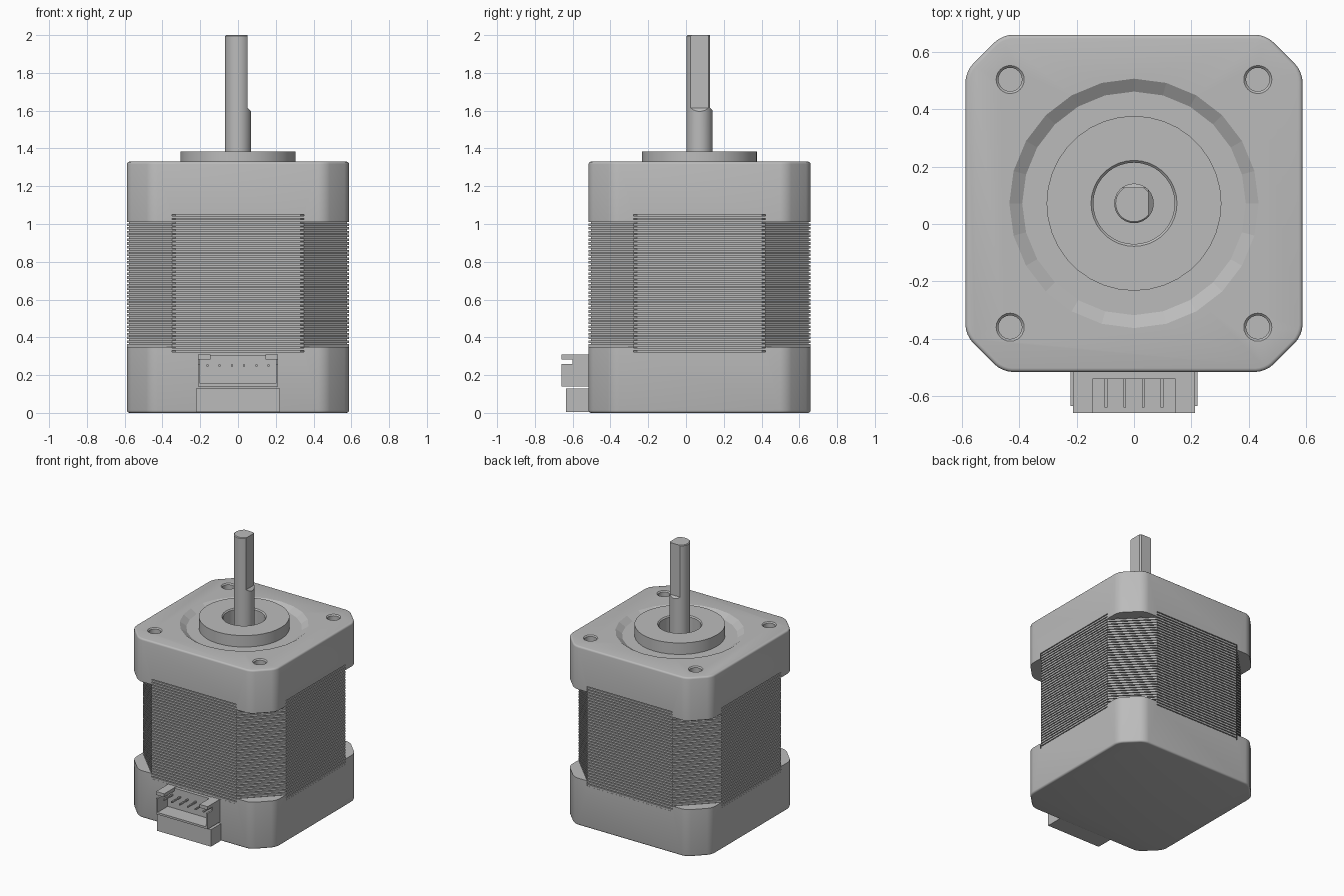
import bpy, bmesh
from math import radians, pi, cos, sin
from mathutils import Matrix

if "Cube" in bpy.data.objects:
    bpy.data.objects.remove(bpy.data.objects["Cube"])

grey = bpy.data.materials.new("motor_grey")
grey.use_nodes = True
colour = (0.5, 0.5, 0.5, 1)
grey.diffuse_color = colour
grey.node_tree.nodes["Principled BSDF"].inputs["Base Color"].default_value = colour

CENTRE = Matrix.Translation((0, 0.072, 0))   # motor axis
HALF = 0.588                                 # half width of the body
FRONT = 0.072 - HALF


def finish(name, bm, matrix=CENTRE):
    bmesh.ops.recalc_face_normals(bm, faces=bm.faces)
    mesh = bpy.data.meshes.new(name)
    bm.to_mesh(mesh)
    bm.free()
    mesh.transform(matrix)
    mesh.materials.append(grey)
    obj = bpy.data.objects.new(name, mesh)
    bpy.context.collection.objects.link(obj)
    return obj


def add_prism(bm, pts, z0, z1):
    base = bm.faces.new([bm.verts.new((x, y, z0)) for x, y in pts])
    ext = bmesh.ops.extrude_face_region(bm, geom=[base], use_keep_orig=True)
    for v in ext["geom"]:
        if isinstance(v, bmesh.types.BMVert):
            v.co.z = z1


def prism(name, pts, z0, z1, matrix=CENTRE):
    bm = bmesh.new()
    add_prism(bm, pts, z0, z1)
    return finish(name, bm, matrix)


def boxes(name, spans):
    bm = bmesh.new()
    for x0, x1, y0, y1, z0, z1 in spans:
        add_prism(bm, [(x0, y0), (x1, y0), (x1, y1), (x0, y1)], z0, z1)
    return finish(name, bm, Matrix())


def lathe(name, profile, sides, matrix=CENTRE):
    """Closed (radius, z) outline spun round the z axis."""
    bm = bmesh.new()
    rings = [[bm.verts.new((r * cos(2 * pi * i / sides), r * sin(2 * pi * i / sides), z))
              for i in range(sides)] for r, z in profile]
    for a, b in zip(rings, rings[1:]):
        for i in range(sides):
            j = (i + 1) % sides
            bm.faces.new((a[i], a[j], b[j], b[i]))
    if profile[0] != profile[-1]:
        bm.faces.new(rings[0])
        bm.faces.new(rings[-1])
    bmesh.ops.remove_doubles(bm, verts=bm.verts, dist=1e-5)
    return finish(name, bm, matrix)


def cut(obj, cutter):
    mod = obj.modifiers.new("cut", "BOOLEAN")
    mod.operation = "DIFFERENCE"
    mod.solver = "EXACT"
    mod.object = cutter
    bpy.context.view_layer.objects.active = obj
    bpy.ops.object.modifier_apply(modifier=mod.name)
    bpy.data.objects.remove(cutter)


def smooth(obj, angle):
    bpy.ops.object.select_all(action="DESELECT")
    obj.select_set(True)
    bpy.context.view_layer.objects.active = obj
    bpy.ops.object.shade_smooth_by_angle(angle=radians(angle))


def four_fold(corner):
    """Repeat the points of one corner round all four corners."""
    pts = []
    for k in range(4):
        for x, y in corner:
            for _ in range(k):
                x, y = -y, x
            pts.append((x, y))
    return pts


def octagon(half, chamfer):
    return four_fold([(half, half - chamfer), (half - chamfer, half)])


def cap(name, z0, z1, rim_z, notch0, notch1):
    """End cap with rounded corners, a soft rim and notches for the core stack."""
    bm = bmesh.new()
    add_prism(bm, octagon(HALF, 0.128), z0, z1)
    upright = [e for e in bm.edges if abs(e.verts[0].co.z - e.verts[1].co.z) > 0.1]
    bmesh.ops.bevel(bm, geom=upright, offset=0.035, segments=4, profile=0.5, affect="EDGES")
    rim = [e for e in bm.edges if all(abs(v.co.z - rim_z) < 1e-4 for v in e.verts)]
    bmesh.ops.bevel(bm, geom=rim, offset=0.013, segments=3, profile=0.5, affect="EDGES")
    obj = finish(name, bm)
    cross = four_fold([(0.8, 0.35), (HALF, 0.35), (0.35, HALF), (0.35, 0.8)])
    cut(obj, prism("notch_cutter", cross, notch0, notch1))
    return obj


# End caps
bottom_cap = cap("bottom_cap", 0, 0.35, 0, 0.31, 0.5)
smooth(bottom_cap, 31)
top_cap = cap("top_cap", 1.01, 1.33, 1.33, 0.9, 1.05)

# Sunken ring, bearing bore and screw holes in the top cap
cut(top_cap, lathe("ring_cutter", [(0.39, 1.3), (0.435, 1.33), (0.465, 1.35)], 24))
cut(top_cap, lathe("bore_cutter", [(0.143, 1.22), (0.143, 1.4)], 32))
for sx in (-1, 1):
    for sy in (-1, 1):
        place = CENTRE @ Matrix.Translation((sx * 0.432, sy * 0.432, 0))
        hole = [(0.041, 1.2), (0.041, 1.322), (0.049, 1.33), (0.049, 1.4)]
        cut(top_cap, lathe("hole_cutter", hole, 24, place))
smooth(top_cap, 31)
for p in top_cap.data.polygons:      # the sloping ring stays faceted
    if 0.2 < abs(p.normal.z) < 0.95 and (p.center - CENTRE.translation).xy.length < 0.44:
        p.use_smooth = False

# Laminated core: thin sheets round a slightly smaller core
sheets, low, high = 37, 0.31, 1.05
pitch = (high - low) / sheets
bm = bmesh.new()
for i in range(sheets):
    z = low + i * pitch
    add_prism(bm, octagon(HALF - 0.001, 0.238), z, z + pitch * 0.68)
finish("core_sheets", bm)
prism("core_centre", octagon(HALF - 0.012, 0.245), low, high)

# Raised boss with its bore
boss = lathe("boss", [(0.305, 1.29), (0.305, 1.385), (0.15, 1.385), (0.142, 1.377),
                      (0.142, 1.29), (0.305, 1.29)], 36)
smooth(boss, 31)

# Shaft with two flats that run out on a slope
shaft = lathe("shaft", [(0.069, 1.2), (0.069, 1.995), (0.064, 2.0)], 36)
flat = [(0, 1.615), (0.025, 1.59), (0.1, 1.515), (0.1, 2.1), (0, 2.1)]
for offset, turn in ((0.05, 0), (0.055, 90)):
    turned = (CENTRE @ Matrix.Rotation(radians(turn), 4, "Z")
              @ Matrix.Translation((offset, 0, 0)) @ Matrix.Rotation(radians(90), 4, "X"))
    cut(shaft, prism("flat_cutter", flat, -0.2, 0.2, turned))
smooth(shaft, 25)

# Connector: ledge below, open-fronted socket above
boxes("connector_ledge", [(-0.222, 0.222, -0.635, FRONT + 0.02, 0.004, 0.13)])
tip, back = -0.66, FRONT + 0.01
parts = [(-0.212, 0.212, tip, back, 0.14, 0.155),           # floor
         (-0.2, 0.2, -0.54, back, 0.155, 0.305)]            # rear wall
for s in (-1, 1):
    for a, b, y0, z0, z1 in ((0.2, 0.212, tip, 0.155, 0.258),     # side wall
                             (0.2, 0.212, -0.6, 0.258, 0.283),    # side wall behind slot
                             (0.145, 0.212, tip, 0.283, 0.308)):  # top flap
        x0, x1 = sorted((s * a, s * b))
        parts.append((x0, x1, y0, back, z0, z1))
boxes("connector_socket", parts)

# Six contact pins
boxes("connector_pins", [(x - 0.005, x + 0.005, -0.64, -0.53, 0.245, 0.256)
                         for x in [-0.1625 + 0.065 * i for i in range(6)]])
